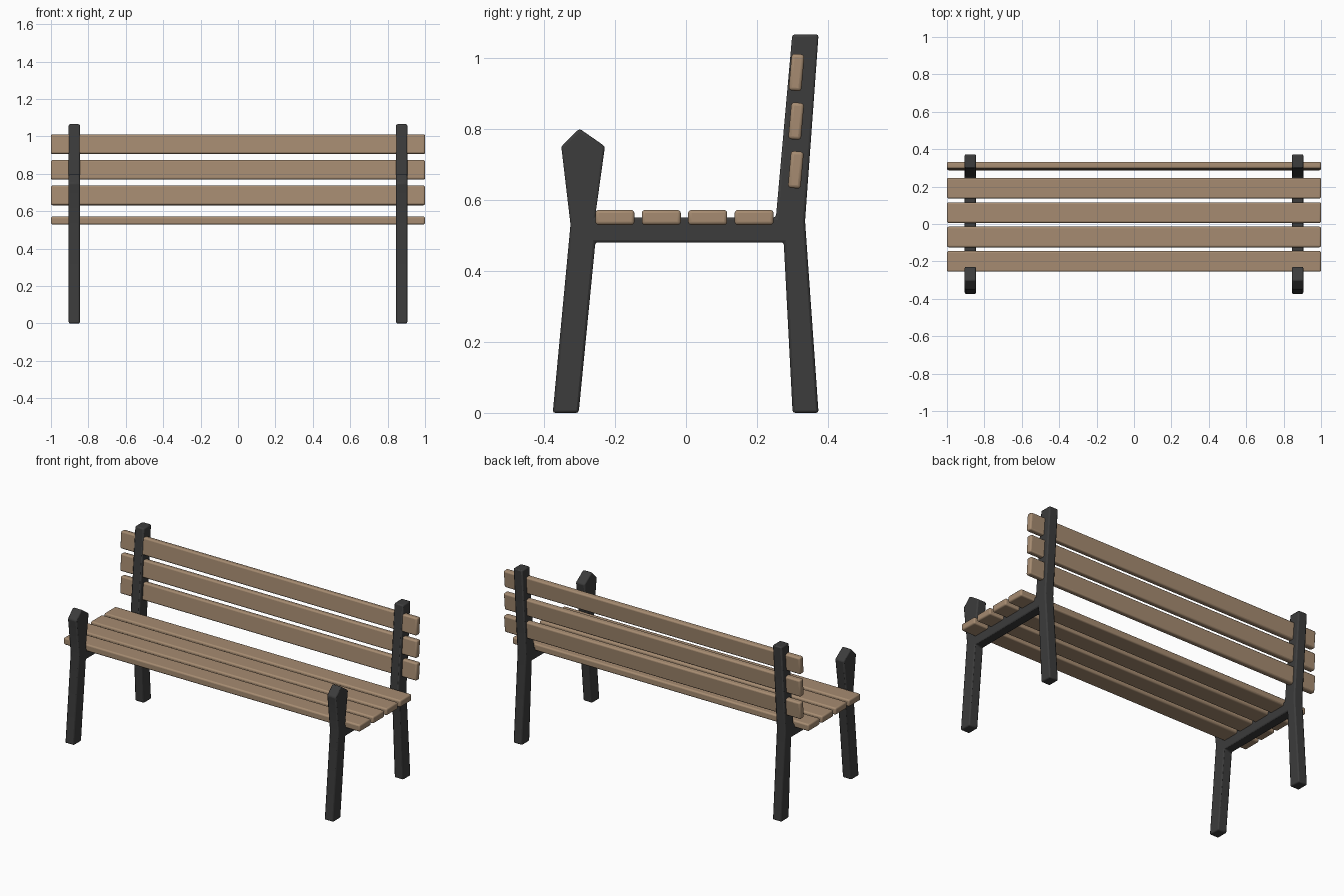
import bpy, bmesh, math
from mathutils import Matrix

cube = bpy.data.objects.get("Cube")
if cube:
    bpy.data.objects.remove(cube, do_unlink=True)


def material(name, rgb):
    mat = bpy.data.materials.new(name)
    mat.use_nodes = True
    mat.diffuse_color = (*rgb, 1)
    bsdf = next(n for n in mat.node_tree.nodes if n.type == 'BSDF_PRINCIPLED')
    bsdf.inputs["Base Color"].default_value = (*rgb, 1)
    return mat


wood = material("warm wood", (0.38, 0.26, 0.165))
iron = material("charcoal iron", (0.045, 0.045, 0.045))


def finish(name, bm, mat, bevel, segments):
    """Turn a bmesh into a softly bevelled, smooth-shaded object."""
    bmesh.ops.recalc_face_normals(bm, faces=bm.faces)
    mesh = bpy.data.meshes.new(name)
    bm.to_mesh(mesh)
    bm.free()
    mesh.materials.append(mat)
    obj = bpy.data.objects.new(name, mesh)
    bpy.context.collection.objects.link(obj)
    mod = obj.modifiers.new("soft edges", 'BEVEL')
    mod.width = bevel
    mod.segments = segments
    mod.limit_method = 'ANGLE'
    mod.angle_limit = math.radians(20)
    bpy.ops.object.select_all(action='DESELECT')
    obj.select_set(True)
    bpy.context.view_layer.objects.active = obj
    bpy.ops.object.shade_smooth_by_angle(angle=math.radians(40))
    return obj


def slat(name, y, z, depth, height, tilt=0):
    """A full-length plank, tilted back about x."""
    bm = bmesh.new()
    bmesh.ops.create_cube(bm, size=1, matrix=Matrix.Diagonal((2, depth, height, 1)))
    obj = finish(name, bm, wood, 0.009, 3)
    obj.location = (0, y, z)
    obj.rotation_euler.x = math.radians(tilt)


# Side frame outline (y, z): front leg, arm post, seat rail, back post, rear leg
OUTLINE = [(-0.375, 0), (-0.325, 0.53), (-0.351, 0.75), (-0.30, 0.80),
           (-0.228, 0.75), (-0.256, 0.55), (0.253, 0.55), (0.299, 1.065),
           (0.373, 1.065), (0.335, 0.54), (0.373, 0), (0.30, 0),
           (0.275, 0.48), (-0.255, 0.48), (-0.302, 0)]


def side_frame(name, x, width=0.06):
    bm = bmesh.new()
    face = bm.faces.new([bm.verts.new((x - width / 2, y, z)) for y, z in OUTLINE])
    side = bmesh.ops.extrude_face_region(bm, geom=[face])["geom"]
    verts = [v for v in side if isinstance(v, bmesh.types.BMVert)]
    bmesh.ops.translate(bm, verts=verts, vec=(width, 0, 0))
    finish(name, bm, iron, 0.007, 2)


side_frame("left_frame", 0.875)
side_frame("right_frame", -0.875)

# Seat planks
for i in range(4):
    slat(f"seat_slat_{i + 1}", -0.2 + 0.1305 * i, 0.55, 0.11, 0.042)

# Backrest planks
for i in range(3):
    slat(f"back_slat_{i + 1}", 0.309 + 0.001 * i, 0.684 + 0.137 * i, 0.036, 0.104, -5)
